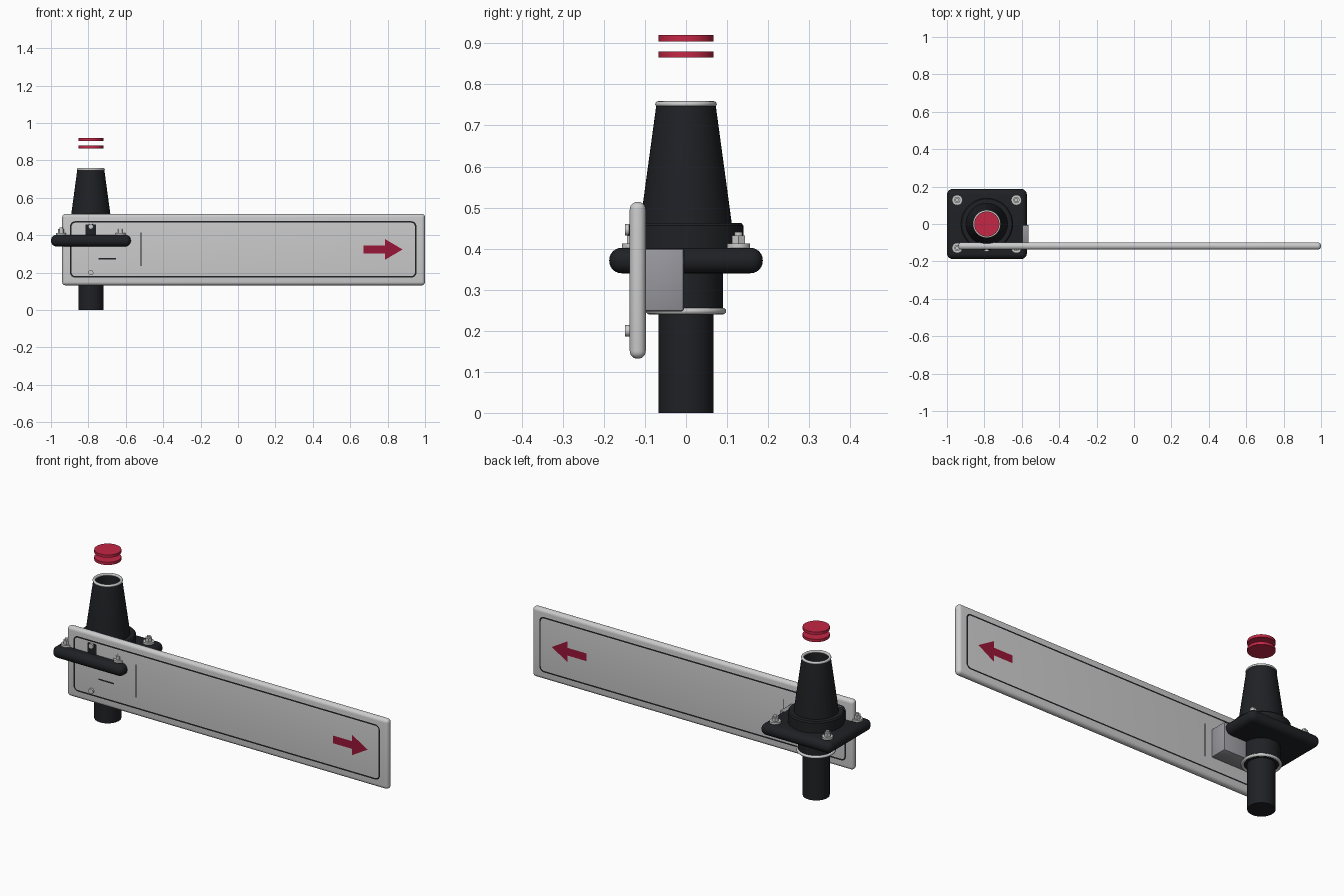
import bpy, bmesh
from math import sin, cos, pi, radians

if "Cube" in bpy.data.objects:
    bpy.data.objects.remove(bpy.data.objects["Cube"])

PX = -0.787  # post axis


def material(name, r, g, b):
    m = bpy.data.materials.new(name)
    m.diffuse_color = (r, g, b, 1)
    m.use_nodes = True
    m.node_tree.nodes["Principled BSDF"].inputs["Base Color"].default_value = m.diffuse_color
    return m


BLACK = material("black", 0.014, 0.015, 0.018)
RED = material("red", 0.55, 0.02, 0.06)
DARK_RED = material("dark_red", 0.32, 0.008, 0.04)
SILVER = material("silver", 0.62, 0.62, 0.62)
PALE = material("pale_grey", 0.58, 0.58, 0.59)
BOX_GREY = material("box_grey", 0.31, 0.31, 0.34)


def finish(name, bm, mat, recalc=True):
    if recalc:
        bmesh.ops.recalc_face_normals(bm, faces=bm.faces)
    me = bpy.data.meshes.new(name)
    bm.to_mesh(me)
    bm.free()
    ob = bpy.data.objects.new(name, me)
    bpy.context.collection.objects.link(ob)
    me.materials.append(mat)
    bpy.ops.object.select_all(action='DESELECT')
    ob.select_set(True)
    bpy.context.view_layer.objects.active = ob
    bpy.ops.object.shade_smooth_by_angle(angle=radians(35))
    return ob


def lathe(name, profile, mat, x=PX, y=0, n=48, closed=False):
    """Spin (radius, z) points round a vertical axis; open ends are capped."""
    bm = bmesh.new()
    rings = [[bm.verts.new((x + r * cos(2 * pi * i / n), y + r * sin(2 * pi * i / n), z))
              for i in range(n)] for r, z in profile]
    pairs = list(zip(rings, rings[1:])) + ([(rings[-1], rings[0])] if closed else [])
    for a, b in pairs:
        for i in range(n):
            j = (i + 1) % n
            bm.faces.new((a[i], a[j], b[j], b[i]))
    if not closed:
        bm.faces.new(rings[0])
        bm.faces.new(rings[-1])
    return finish(name, bm, mat)


def ring(name, radius, z, tube, mat):
    pts = [(radius + tube * cos(2 * pi * k / 12), z + tube * sin(2 * pi * k / 12))
           for k in range(12)]
    return lathe(name, pts, mat, closed=True)


def rounded_box(name, lo, hi, width, mat, segments=6):
    bm = bmesh.new()
    bmesh.ops.create_cube(bm, size=1)
    for v in bm.verts:
        v.co = [(a + b) / 2 + c * (b - a) for a, b, c in zip(lo, hi, v.co)]
    bmesh.ops.bevel(bm, geom=bm.edges[:], offset=width, segments=segments,
                    profile=0.5, affect='EDGES')
    return finish(name, bm, mat)


def decal(name, outline, y, mat, inner=None):
    """Flat shape in the xz plane, or a strip between two outlines."""
    bm = bmesh.new()
    a = [bm.verts.new((x, y, z)) for x, z in outline]
    if inner:
        b = [bm.verts.new((x, y, z)) for x, z in inner]
        for i in range(len(a)):
            j = (i + 1) % len(a)
            bm.faces.new((a[i], a[j], b[j], b[i]))
    else:
        bm.faces.new(a)
    bm.normal_update()
    for f in bm.faces:
        if f.normal.y * (y + 0.117) < 0:
            f.normal_flip()
    return finish(name, bm, mat, recalc=False)


def round_rect(x0, x1, z0, z1, r):
    pts = []
    for cx, cz, a0 in ((x1 - r, z1 - r, 0), (x0 + r, z1 - r, 90),
                       (x0 + r, z0 + r, 180), (x1 - r, z0 + r, 270)):
        pts += [(cx + r * cos(radians(a0 + 15 * k)), cz + r * sin(radians(a0 + 15 * k)))
                for k in range(7)]
    return pts


def rect(x0, x1, z0, z1):
    return [(x0, z0), (x1, z0), (x1, z1), (x0, z1)]


# Post, lower sleeve and rings
lathe("lower_post", [(0.067, 0), (0.067, 0.26)], BLACK)
lathe("lower_sleeve", [(0.09, 0.245), (0.09, 0.36)], BLACK)
ring("lower_ring", 0.090, 0.248, 0.008, SILVER)

# Base plate with raised collar
rounded_box("base_plate", (-1, -0.187, 0.34), (-0.573, 0.187, 0.402), 0.03, BLACK)
lathe("collar", [(0.14, 0.39), (0.14, 0.456), (0.134, 0.463), (0.09, 0.463)], BLACK)

# Hollow tapered sleeve with rim
lathe("tapered_sleeve", [(0.111, 0.44), (0.111, 0.465), (0.072, 0.752),
                         (0.062, 0.752), (0.062, 0.47)], BLACK)
ring("top_rim", 0.068, 0.752, 0.007, SILVER)

# Floating red discs
for i, z in enumerate((0.865, 0.905)):
    lathe(f"red_disc_{i}", [(0.067, z), (0.067, z + 0.015)], RED)

# Corner bolts
for i, (sx, sy) in enumerate(((-1, -1), (1, -1), (1, 1), (-1, 1))):
    x, y = PX + sx * 0.158, sy * 0.128
    lathe(f"washer_{i}", [(0.028, 0.400), (0.028, 0.413)], SILVER, x, y, 24)
    lathe(f"nut_{i}", [(0.018, 0.413), (0.018, 0.432)], SILVER, x, y, 6)
    lathe(f"bolt_end_{i}", [(0.010, 0.43), (0.010, 0.441)], SILVER, x, y, 16)

# Sign panel and mounting box
rounded_box("sign_panel", (-0.94, -0.137, 0.132), (1.0, -0.098, 0.514), 0.0185, PALE)
rounded_box("mounting_box", (PX, -0.105, 0.247), (-0.563, -0.005, 0.40), 0.006, BOX_GREY, 2)

# Border, arrow and marks on both faces
arrow = [(0.67, 0.303), (0.785, 0.303), (0.785, 0.268), (0.88, 0.324),
         (0.785, 0.380), (0.785, 0.345), (0.67, 0.345)]
for side, y in (("front", -0.1378), ("back", -0.0972)):
    decal(f"border_{side}", round_rect(-0.898, 0.954, 0.173, 0.475, 0.028), y, BLACK,
          round_rect(-0.890, 0.946, 0.181, 0.467, 0.020))
    decal(f"arrow_{side}", arrow, y, DARK_RED)
    decal(f"divider_{side}", rect(-0.522, -0.517, 0.235, 0.415), y, BLACK)
    decal(f"dash_{side}", rect(-0.745, -0.653, 0.270, 0.278), y, BLACK)

# Panel screws facing the front
for i, z in enumerate((0.20, 0.446)):
    screw = lathe(f"panel_screw_{i}", [(0.014, 0.0), (0.014, 0.028)], SILVER, 0, 0, 16)
    screw.rotation_euler = (radians(90), 0, 0)
    screw.location = (PX, -0.120, z)
